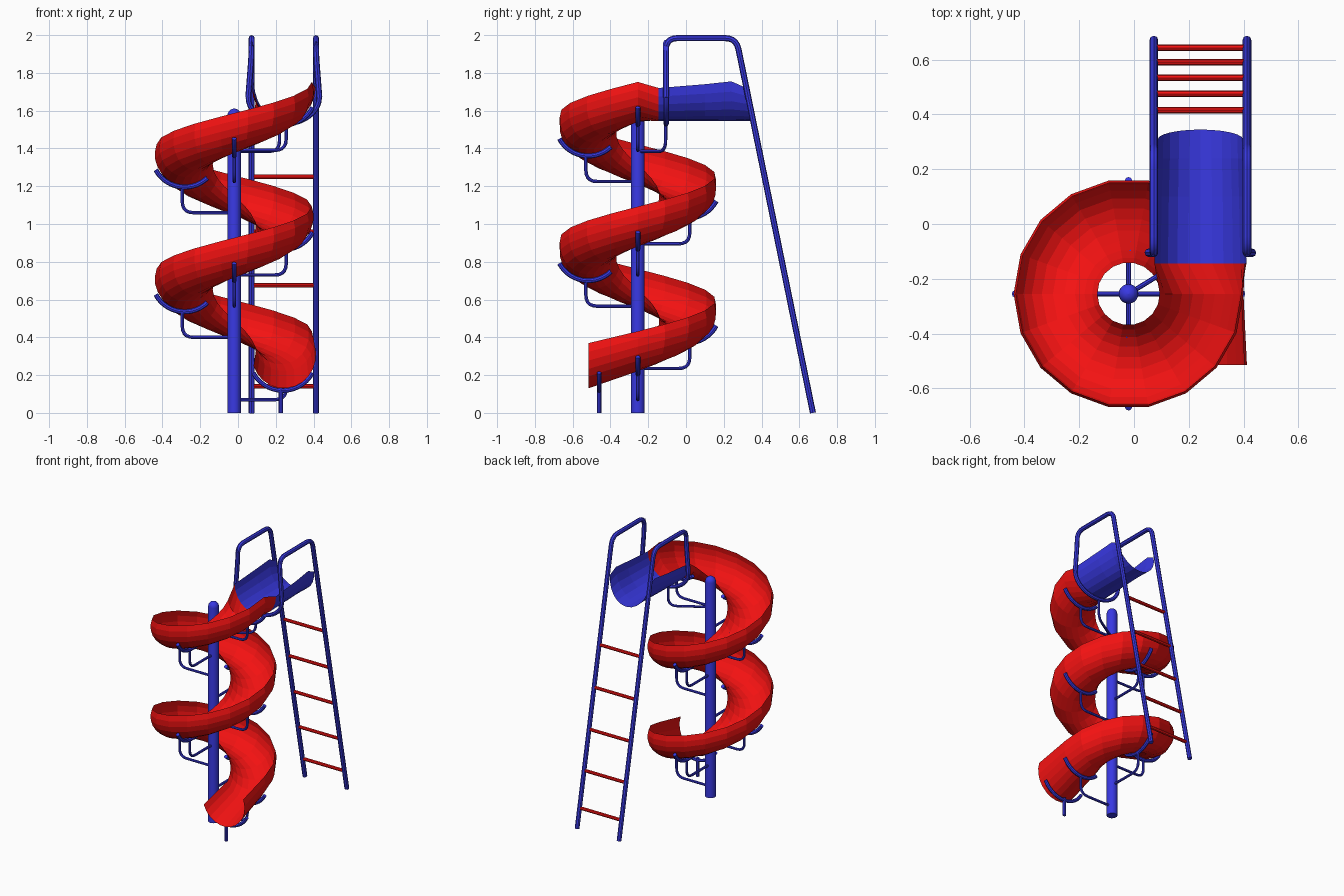
import bpy, bmesh, math
from mathutils import Vector
from math import sin, cos, radians, pi

if "Cube" in bpy.data.objects:
    bpy.data.objects.remove(bpy.data.objects["Cube"])

def material(name, rgb):
    m = bpy.data.materials.new(name)
    m.diffuse_color = (*rgb, 1)
    m.use_nodes = True
    m.node_tree.nodes["Principled BSDF"].inputs["Base Color"].default_value = m.diffuse_color
    return m

RED = material("red", (0.9, 0.006, 0.006))
BLUE = material("blue", (0.04, 0.04, 0.76))
AX, AY = -0.02, -0.255        # axis of the spiral
PITCH, TOP = 0.66, 1.54       # drop per turn, floor height at the start
MID, RAD = 0.2625, 0.158      # trough centre radius and half width
CX = AX + MID                 # centre line of ladder and platform
N = 12                        # segments across the trough

def loft(name, sections, mat):
    bm = bmesh.new()
    rows = [[bm.verts.new(p) for p in s] for s in sections]
    for a, b in zip(rows, rows[1:]):
        for i in range(len(a) - 1):
            bm.faces.new((a[i], a[i + 1], b[i + 1], b[i]))
    bmesh.ops.recalc_face_normals(bm, faces=bm.faces)
    me = bpy.data.meshes.new(name)
    bm.to_mesh(me)
    bm.free()
    me.materials.append(mat)
    ob = bpy.data.objects.new(name, me)
    bpy.context.collection.objects.link(ob)
    return ob

def tube(name, pts, r, mat, bend=0.0):
    # round the inner corners, then sweep a circle along the path
    pts = [Vector(p) for p in pts]
    path = [pts[0]]
    for a, p, b in zip(pts, pts[1:], pts[2:]):
        if bend:
            s = p + (a - p).normalized() * bend
            e = p + (b - p).normalized() * bend
            path += [s * (1 - t) ** 2 + p * 2 * t * (1 - t) + e * t * t
                     for t in (0, .2, .4, .6, .8, 1)]
        else:
            path.append(p)
    path.append(pts[-1])
    cu = bpy.data.curves.new(name, 'CURVE')
    cu.dimensions = '3D'
    cu.bevel_depth, cu.bevel_resolution, cu.use_fill_caps = r, 2, True
    sp = cu.splines.new('POLY')
    sp.points.add(len(path) - 1)
    for q, p in zip(sp.points, path):
        q.co = (*p, 1)
    cu.materials.append(mat)
    ob = bpy.data.objects.new(name, cu)
    bpy.context.collection.objects.link(ob)
    bpy.ops.object.select_all(action='DESELECT')
    ob.select_set(True)
    bpy.context.view_layer.objects.active = ob
    bpy.ops.object.convert(target='MESH')
    bpy.ops.object.shade_smooth_by_angle(angle=radians(40))

def arc(a0, a1, rad, n=N):
    # (radius, height above floor) points of a round trough section
    angs = [radians(a0 + (a1 - a0) * i / n) for i in range(n + 1)]
    return [(MID + rad * cos(a), RAD + rad * sin(a)) for a in angs]

def polar(turn, r, h):
    a = -2 * pi * turn
    return (AX + r * cos(a), AY + r * sin(a), TOP - PITCH * turn + h)

def upright(y, a, h, lean=0.0):
    # symmetrical half-round section across the platform
    out = []
    for i in range(N + 1):
        t = pi + pi * i / N
        z = h * (1 + sin(t))
        out.append((CX + a * cos(t), y - lean * z, TOP + 0.005 + z))
    return out

# spiral slide: entry, two banked turns, straight flared exit
bank = arc(200, 380, RAD)
slide = [upright(-0.145, 0.168, 0.175)]
slide += [[polar(k / 18, r, h) for r, h in bank] for k in range(37)]
slide.append([(CX + (r - MID) * 1.08, -0.515, 0.13 + h * 1.13) for r, h in bank])
loft("spiral_slide", slide, RED)

# entry platform
loft("platform", [upright(-0.145, 0.168, 0.175), upright(0.1, 0.163, 0.195),
                  upright(0.24, 0.158, 0.21), upright(0.345, 0.156, 0.18, 0.2)], BLUE)

# centre pole with domed top
R, SIDES = 0.036, 20
prof = [(0, 0), (R, 0)] + [(R * cos(radians(d)), 1.575 + R * sin(radians(d)))
                           for d in (0, 18, 36, 54, 72, 89.5)]
pole = loft("centre_pole", [[(AX + r * cos(2 * pi * k / SIDES), AY + r * sin(2 * pi * k / SIDES), z)
             for k in range(SIDES + 1)] for r, z in prof], BLUE)
bm = bmesh.new()
bm.from_mesh(pole.data)
bmesh.ops.remove_doubles(bm, verts=bm.verts, dist=1e-5)
bmesh.ops.recalc_face_normals(bm, faces=bm.faces)
bm.to_mesh(pole.data)
bm.free()
bpy.context.view_layer.objects.active = pole
pole.select_set(True)
bpy.ops.object.shade_smooth_by_angle(angle=radians(40))

# cradles and brackets every quarter turn
cradle = arc(226, 332, RAD + 0.015, 14)
for k in range(9):
    t = k / 4
    tube(f"cradle_{k + 1}", [polar(t, r, h) for r, h in cradle], 0.013, BLUE)
    tube(f"bracket_{k + 1}", [polar(t, 0.02, -0.15), polar(t, 0.275, -0.15),
                              polar(t, 0.275, -0.012)], 0.009, BLUE, 0.06)

# bracket under the platform
tube("platform_bracket", [(AX, AY, 1.385), (0.22, -0.108, 1.385), (0.22, -0.108, 1.535)],
     0.009, BLUE, 0.06)

# exit cradle and foot post
tube("exit_cradle", [(CX - 0.005 + (r - MID), -0.46, 0.138 + h)
                     for r, h in arc(208, 332, RAD + 0.02, 14)], 0.012, BLUE)
tube("exit_post", [(CX - 0.015, -0.46, 0), (CX - 0.015, -0.46, 0.135)], 0.012, BLUE)

# ladder rails running into handrails
HALF = 0.17
def rail_y(z):
    return 0.672 - 0.2047 * z

for side, s in (("left", -1), ("right", 1)):
    x = CX + s * HALF
    tube(f"{side}_ladder_rail", [(x, rail_y(0), 0), (x, rail_y(1.984), 1.984), (x, -0.105, 1.984),
         (x, -0.105, 1.9), (CX + s * 0.188, -0.105, 1.67)], 0.016, BLUE, 0.06 if s else 0)

# hoop joining the handrails below the platform
tube("platform_hoop", [(CX + 0.188 * cos(a), -0.105, 1.67 + 0.14 * sin(a))
     for a in [pi + pi * i / 20 for i in range(21)]], 0.014, BLUE)

# ladder rungs
for i, z in enumerate((0.14, 0.395, 0.675, 0.96, 1.25)):
    tube(f"rung_{i + 1}", [(CX - HALF, rail_y(z), z), (CX + HALF, rail_y(z), z)], 0.012, RED)
